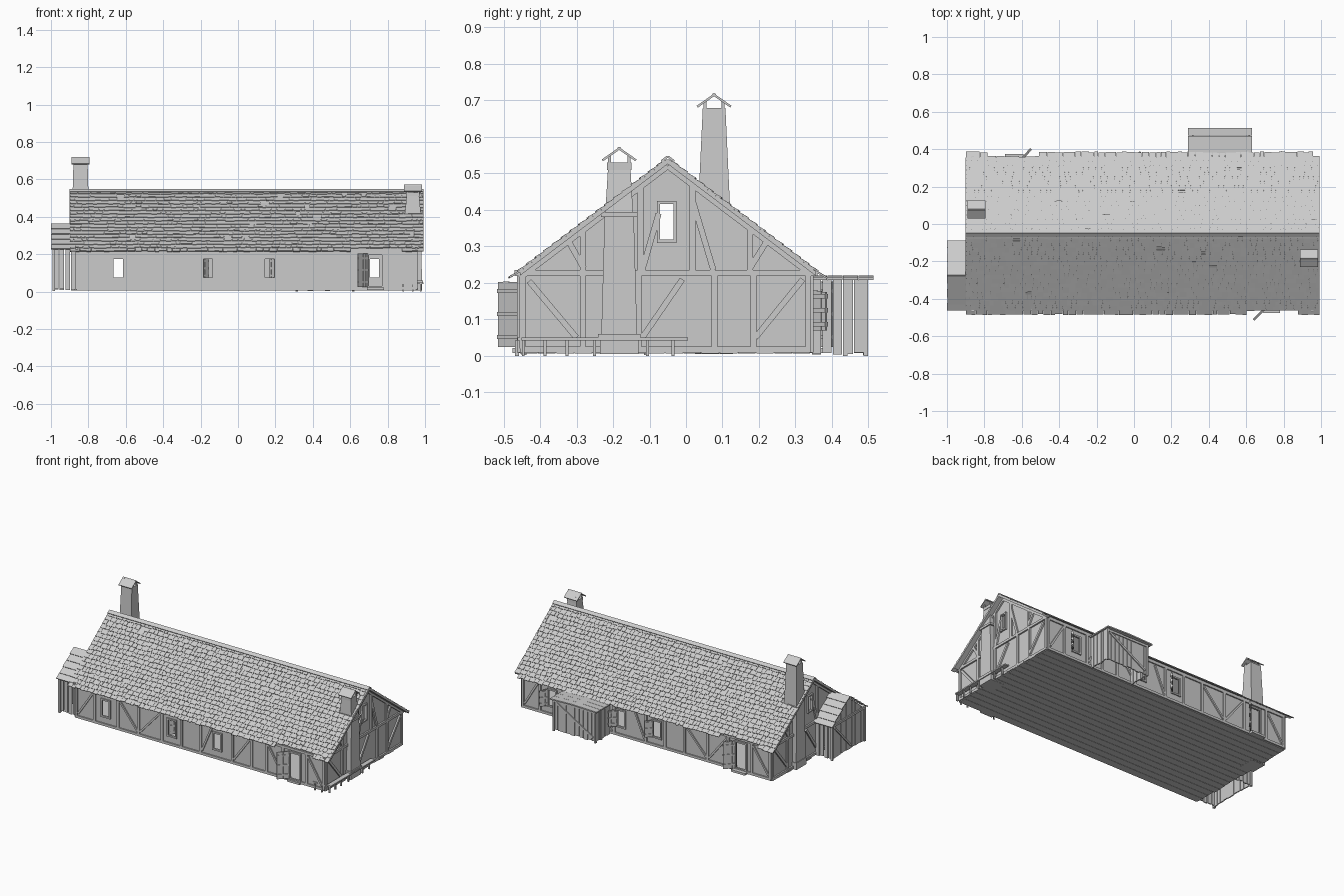
import bpy, bmesh, random
from mathutils import Vector

if "Cube" in bpy.data.objects:
    bpy.data.objects.remove(bpy.data.objects["Cube"])
random.seed(4)
V = Vector
XL, XR, YF, YB = -0.86, 0.95, -0.455, 0.342   # wall faces
RX0, RX1, RY, T = -0.9, 0.993, -0.05, 0.012   # roof ends, ridge line, wall thickness
HEX = [(0, 1, 2, 3), (7, 6, 5, 4), (0, 4, 5, 1), (1, 5, 6, 2), (2, 6, 7, 3), (3, 7, 4, 0)]


def finish(bm, name):
    bmesh.ops.recalc_face_normals(bm, faces=bm.faces)
    me = bpy.data.meshes.new(name)
    bm.to_mesh(me)
    bm.free()
    ob = bpy.data.objects.new(name, me)
    bpy.context.collection.objects.link(ob)


def hexa(bm, pts):
    vs = [bm.verts.new(p) for p in pts]
    for f in HEX:
        bm.faces.new([vs[i] for i in f])


def box(bm, x0, x1, y0, y1, z0, z1):
    hexa(bm, [(x, y, z) for z in (z0, z1) for x, y in ((x0, y0), (x1, y0), (x1, y1), (x0, y1))])


def bar(bm, p, q, w, d, n):
    """Beam from p to q, w wide across, d deep along normal n."""
    p, q, n = V(p), V(q), V(n).normalized()
    side = n.cross((q - p).normalized()) * w / 2
    n = n * d / 2
    hexa(bm, [e + a * side + b * n for e in (p, q) for a, b in ((-1, -1), (1, -1), (1, 1), (-1, 1))])


def prism(bm, pts, x0, x1):
    """(y, z) outline extruded along x."""
    a = [bm.verts.new((x0, y, z)) for y, z in pts]
    b = [bm.verts.new((x1, y, z)) for y, z in pts]
    bm.faces.new(a)
    bm.faces.new(b[::-1])
    for i in range(len(pts)):
        j = (i + 1) % len(pts)
        bm.faces.new((a[i], a[j], b[j], b[i]))


def roof_z(y):
    return 0.53 - 0.756 * abs(y - RY)


# Long walls with window and door openings (x0, x1, z0, z1)
front_holes = [(-.67, -.61, .07, .18), (-.19, -.13, .07, .18), (.14, .2, .07, .18), (.695, .775, .025, .2)]
back_holes = [(-.68, -.6, .025, .2), (-.06, 0, .07, .18), (.2, .26, .07, .18), (.7, .76, .07, .18)]
for name, y, holes in (("front_wall", YF, front_holes), ("back_wall", YB - T, back_holes)):
    bm = bmesh.new()
    x = XL
    for a, b, c, d in holes:
        box(bm, x, a, y, y + T, .01, .235)
        box(bm, a, b, y, y + T, .01, c)
        box(bm, a, b, y, y + T, d, .235)
        x = b
    box(bm, x, XR, y, y + T, .01, .235)
    finish(bm, name)

# Gable walls with attic window
WY0, WY1, WZ0, WZ1 = -.075, -.03, .315, .42
for name, x in (("left_gable_wall", XL), ("right_gable_wall", XR - T)):
    bm = bmesh.new()
    for outline in ([(YF, .01), (WY0, .01), (WY0, roof_z(WY0)), (YF, roof_z(YF))],
                    [(WY1, .01), (YB, .01), (YB, roof_z(YB)), (WY1, roof_z(WY1))],
                    [(WY0, .01), (WY1, .01), (WY1, WZ0), (WY0, WZ0)],
                    [(WY0, WZ1), (WY1, WZ1), (WY1, roof_z(WY1)), (RY, .53), (WY0, roof_z(WY0))]):
        prism(bm, outline, x, x + T)
    finish(bm, name)

# Timber framing and opening frames on the long walls
for name, s, holes in (("front_timbers", -1, front_holes), ("back_timbers", 1, back_holes)):
    y = (YF if s < 0 else YB) + s * .002
    bm = bmesh.new()
    n = (0, s, 0)

    def tim(x0, z0, x1, z1, w=.016):
        bar(bm, (x0, y, z0), (x1, y, z1), w, .012, n)
    tim(XL, .018, XR, .018)
    tim(XL, .222, XR, .222)
    for x in (-.853, -.72, -.55, -.4, -.23, -.09, .05, .28, .42, .53, .65, .82, .943):
        tim(x, .02, x, .22)
    for a, b in ((-.84, -.73), (-.41, -.54), (-.39, -.24), (.06, .13), (.29, .41), (.64, .54), (.93, .83)):
        tim(a, .04, b, .205, .012)
    for a, b, c, d in holes:
        for xx in (a, b):
            tim(xx, c - .006, xx, d + .006, .01)
        tim(a, c, b, c, .01)
        tim(a, d, b, d, .01)
    finish(bm, name)

# Timber framing on the gables
for name, x, s in (("left_gable_timbers", XL, -1), ("right_gable_timbers", XR, 1)):
    bm = bmesh.new()

    def tim(y0, z0, y1, z1, w=.016):
        bar(bm, (x + s * .003, y0, z0), (x + s * .003, y1, z1), w, .014, (s, 0, 0))
    tim(YF, .018, YB, .018)
    tim(-.47, .227, .36, .227)
    for yy in (-.448, -.283, -.13, .078, .185, .335):
        tim(yy, .02, yy, .22)
    for yy in (-.283, -.125, .018, .175):
        tim(yy, .23, yy, roof_z(yy) - .005)
    for d in ((-.43, .205, -.3, .05), (-.12, .05, -.01, .21), (.19, .05, .32, .21), (-.28, .24, -.325, .32),
              (-.12, .235, -.075, .39), (.075, .235, .02, .42), (.175, .24, .225, .32)):
        tim(*d)
    for e in (YF, YB):
        tim(e, roof_z(e) - .01, RY, .52)
    for yy in (WY0, WY1):
        tim(yy, WZ0 - .005, yy, WZ1 + .005, .008)
    for zz in (WZ0, WZ1):
        tim(WY0, zz, WY1, zz, .008)
    finish(bm, name)

# Plank floor
bm = bmesh.new()
step = (YB - YF) / 16
for i in range(16):
    y = YF + i * step
    box(bm, XL - random.uniform(0, .015), XR + random.uniform(0, .015), y, y + step - .002, .006, .016)
box(bm, XL, XR, YF, YB, .014, .022)
finish(bm, "floor")

# Roof boards and layered shingles
bm = bmesh.new()
for s in (-1, 1):
    prism(bm, [(RY, .526), (RY, .538), (RY + s * .405, .232), (RY + s * .405, .22)], RX0, RX1)
finish(bm, "roof_boards")
ROWS = 18
for name, s in (("front_shingles", -1), ("back_shingles", 1)):
    bm = bmesh.new()
    down, nor = V((0, s * .43, -.325)), V((0, s * .325, .43)).normalized()
    notch = (.6, .86) if s < 0 else (-.77, -.51)
    for r in range(ROWS):
        x = RX0
        while x < RX1 - .004:
            w = min(random.uniform(.02, .045), RX1 - x)
            c = x + w / 2
            x += w
            skip = r == ROWS - 1 and notch[0] < c < notch[1]
            if skip or random.random() < .012:
                continue
            t1 = (r + 1 + random.uniform(-.12, .12)) / ROWS
            top = V((c, RY, .536)) + down * max(0, (r - .4) / ROWS)
            end = V((c, RY, .536)) + down * min(t1, 1.01)
            bar(bm, top + nor * .001, end + nor * .006, w - .001, .005, nor)
    finish(bm, name)
bm = bmesh.new()
for s in (-1, 1):
    bar(bm, (RX0, RY + s * .009, .54), (RX1, RY + s * .009, .54), .022, .006, (0, s * .6, .8))
finish(bm, "ridge_cap")


# Chimneys: stacked tapered sections, with small gabled caps on legs
def chimney(name, cx, cy, secs, cap):
    bm = bmesh.new()
    for z0, a0, b0, z1, a1, b1 in secs:
        hexa(bm, [(cx + i * a, cy + j * b, z) for z, a, b in ((z0, a0, b0), (z1, a1, b1))
                  for i, j in ((-1, -1), (1, -1), (1, 1), (-1, 1))])
    finish(bm, name)
    zt, apex = secs[-1][3], cap
    a, b = secs[-1][4:]
    bm = bmesh.new()
    for s in (-1, 1):
        bar(bm, (cx, cy - s * .004, apex), (cx, cy + s * .046, apex - .035), .096, .006, (0, s * .57, .82))
        for i in (-1, 1):
            box(bm, cx + i * a * .85 - .004, cx + i * a * .85 + .004, cy + s * b * .8 - .004,
                cy + s * b * .8 + .004, zt, apex - .02)
    finish(bm, name + "_cap")


chimney("left_chimney", -.842, .077, [(.005, .05, .052, .05, .05, .052), (.05, .046, .048, .4, .046, .044),
                                      (.4, .046, .044, .68, .038, .031)], .718)
chimney("right_chimney", .935, -.183, [(.005, .05, .053, .05, .05, .053), (.05, .054, .058, .06, .054, .058),
                                       (.06, .048, .049, .38, .045, .04), (.38, .052, .05, .394, .052, .05),
                                       (.394, .045, .038, .51, .034, .031), (.51, .036, .033, .53, .036, .033)], .571)


# Open plank doors and shutters: p is hinge, q is free edge (x, y)
def leaf(name, p, q, z0, z1, n=4):
    bm = bmesh.new()
    p, q = V((*p, 0)), V((*q, 0))
    d = q - p
    nor = d.cross(V((0, 0, 1)))
    for i in range(n):
        c = p + d * (i + .5) / n
        bar(bm, c + V((0, 0, z0)), c + V((0, 0, z1 - random.uniform(0, .005))), d.length / n - .001, .006, nor)
    for f in (.15, .5, .85):
        z = V((0, 0, z0 + (z1 - z0) * f))
        bar(bm, p + z, q + z, .012, .013, nor)
    finish(bm, name)


leaf("front_door", (.695, -.458), (.64, -.513), .025, .205)
leaf("back_door", (-.6, .347), (-.55, .402), .025, .205)
for i, x in enumerate((0, .26, .76)):
    leaf("back_shutter_%d" % i, (x, .347), (x + .035, .385), .07, .18, 3)
for i, x in enumerate((-.19, .2)):
    leaf("front_shutter_%d" % i, (x, -.44), (x + (.03 if i == 0 else -.03), -.41), .07, .18, 3)

# Side decks on stub posts, and door stoops
bm = bmesh.new()
for i in range(4):
    x = .865 + i * .032
    box(bm, x, x + .03, -.462 + random.uniform(0, .012), (.005 if x > .94 else -.44), .042, .05)
for y in (-.45, -.39, -.33, -.255, -.11, -.04):
    box(bm, .972, .982, y, y + .008, 0, .042)
for x in (.88, .93):
    box(bm, x, x + .008, -.468, -.458, 0, .042)
finish(bm, "side_deck")
bm = bmesh.new()
box(bm, .69, .78, -.475, -.455, .008, .022)
box(bm, -.69, -.59, .34, .375, .008, .022)
finish(bm, "door_stoops")

# Left porch: plank walls and gabled plank roof
PY, PZ = -.275, .362
bm = bmesh.new()
y = -.44
while y < -.115:
    w = random.uniform(.022, .036)
    e = min(y + w, -.11)
    h = [PZ - .012 - .76 * abs(v - PY) for v in (y, e - .002)]
    z0 = random.uniform(.005, .015)
    prism(bm, [(y, z0), (e - .002, z0), (e - .002, h[1]), (y, h[0])], -.985, -.978)
    y = e
for yy in (-.44, -.115):
    for i in range(4):
        x = -.985 + i * .031
        box(bm, x, x + .025, yy, yy + .007, random.uniform(.005, .015), .225)
for yy in (-.444, -.108):
    box(bm, -.992, -.978, yy - .007, yy + .007, .003, .23)
bar(bm, (-.988, -.44, .225), (-.988, -.11, .225), .014, .01, (1, 0, 0))
bar(bm, (-.988, -.3, .03), (-.988, -.13, .21), .012, .01, (1, 0, 0))
finish(bm, "left_porch_walls")
bm = bmesh.new()
for s in (-1, 1):
    for i in range(5):
        a, b = i / 5, min(1, (i + 1.15) / 5)
        bar(bm, (-.93, PY + s * .185 * a, PZ - .14 * a), (-.93, PY + s * .185 * b, PZ + .006 - .14 * b),
            .14 - .006 * (i % 2), .006, (0, s * .6, .8))
finish(bm, "left_porch_roof")

# Back shed: plank walls with a nearly flat board roof
bm = bmesh.new()
for i in range(10):
    x = .31 + i * .031
    box(bm, x, x + .028, .485, .492, random.uniform(.002, .012), .208)
for x in (.31, .612):
    for i in range(5):
        box(bm, x, x + .007, .345 + i * .029, .37 + i * .029, random.uniform(.002, .012), .208)
    for y in (.43, .487):
        box(bm, x - .003, x + .01, y, y + .012, 0, .21)
bar(bm, (.33, .494, .03), (.6, .494, .19), .014, .008, (0, 1, 0))
bar(bm, (.31, .494, .2), (.62, .494, .2), .014, .008, (0, 1, 0))
finish(bm, "back_shed_walls")
bm = bmesh.new()
for s in (-1, 1):
    for i in range(4):
        y = .345 + i * .0425
        bar(bm, (.46, y + .021, .217), (.46 + s * .17, y + .021, .212), .0415, .008, (0, 0, 1))
finish(bm, "back_shed_roof")
